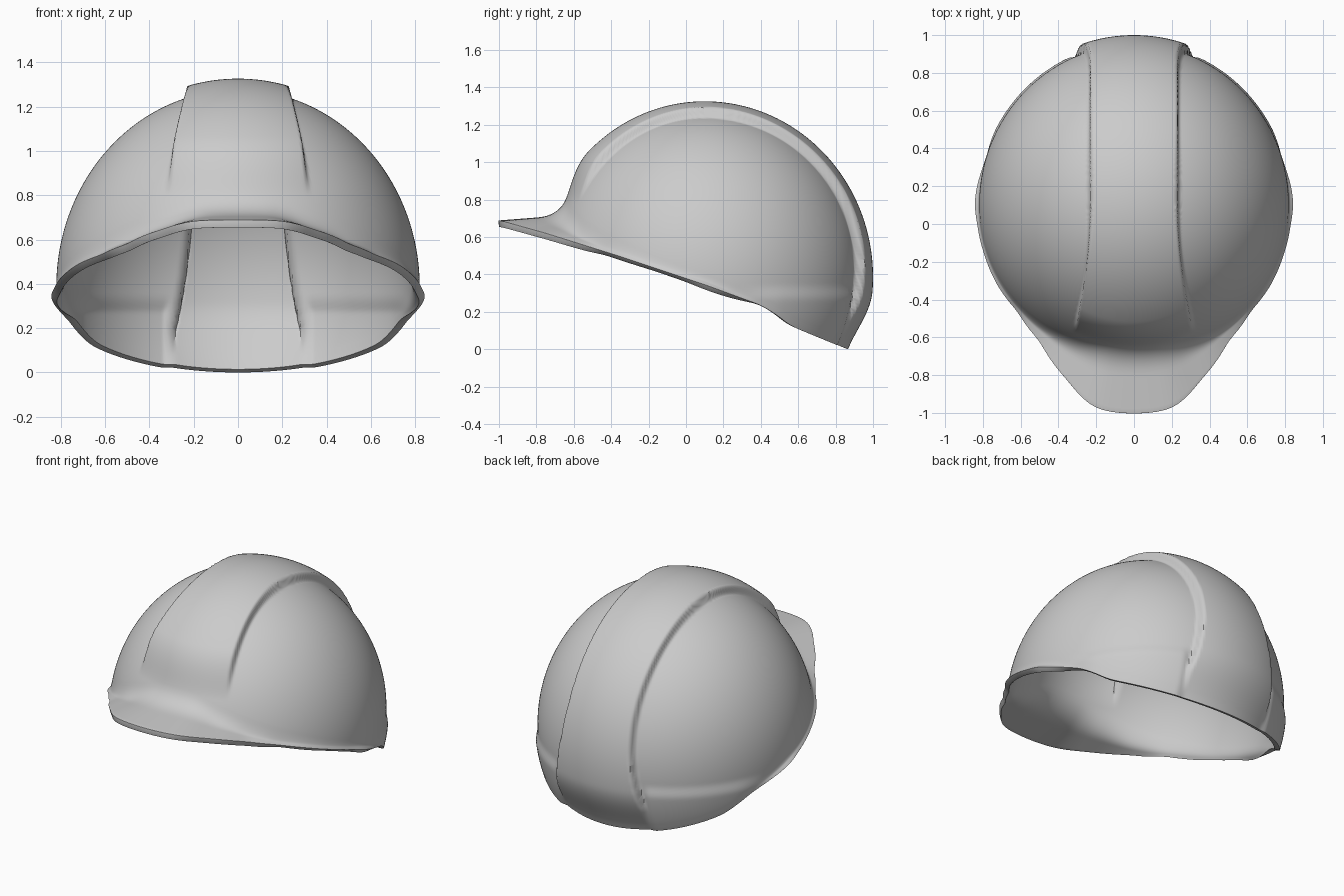
import bpy, bmesh, math
from mathutils import Vector

if "Cube" in bpy.data.objects:
    bpy.data.objects.remove(bpy.data.objects["Cube"])

N = 384                      # columns around the helmet
DOME, FILLET, BRIM = 92, 8, 8   # rows down each part of the shell
CY, CZ, RX, RZ = 0.1, 0.4, 0.82, 0.89   # dome centre and radii


def smooth(a, b, v):
    t = max(0.0, min(1.0, (v - a) / (b - a)))
    return t * t * (3 - 2 * t)


def interp(table, v):
    if v <= table[0][0]:
        return table[0][1]
    for (a, p), (b, q) in zip(table, table[1:]):
        if v <= b:
            return p + (q - p) * (v - a) / (b - a)
    return table[-1][1]


def soft(table, v, w):
    return sum(interp(table, v + w * k / 4) for k in range(-4, 5)) / 9


# Rim height along y, and the brim outline seen from above
RIM_Z = [(-1, .705), (-.75, .635), (-.35, .51), (.1, .36), (.4, .25),
         (.48, .20), (.55, .145), (.62, .115), (.9, 0)]
OUTLINE = [(0, -1.003), (.1, -.998), (.2, -.975), (.27, -.925), (.35, -.83),
           (.5, -.62), (.62, -.46), (.72, -.33), (.79, -.17), (.83, 0),
           (.845, .12), (.81, .35)]
polar = [(math.atan2(x, CY - y), math.hypot(x, CY - y)) for x, y in OUTLINE]
polar = [(-a, r) for a, r in reversed(polar[1:])] + polar


def dome_radius(a):
    c, s = math.cos(a), math.sin(a)
    ry = 0.84 if c > 0 else 0.85
    return 1 / math.sqrt((s / RX) ** 2 + (c / ry) ** 2)


def column(a):
    """Radius and height pairs from crown to rim at angle a from the front."""
    a = abs(a)
    r0 = dome_radius(a)

    def at(z):
        return r0 * math.sqrt(max(0, 1 - ((z - CZ) / RZ) ** 2))
    back = smooth(1.5, 2.0, a)
    r = soft(polar, a, 0.04) * (1 - back) + r0 * 0.95 * back
    for _ in range(4):
        zr = soft(RIM_Z, CY - r * math.cos(a), 0.03)
        r = soft(polar, a, 0.04) * (1 - back) + at(zr) * back
    front = 1 - smooth(0.4, 1.5, a)
    zj = zr + 0.06 + 0.055 * front
    z1 = zr + 0.025
    end = math.acos((zj - CZ) / RZ)
    pts = [(r0 * math.sin(end * i / DOME), CZ + RZ * math.cos(end * i / DOME))
           for i in range(1, DOME + 1)]
    p0, p1, p3 = Vector((at(zj), zj)), Vector((at(z1), z1)), Vector((r, zr))
    p2 = p1.lerp(p3, 0.35)
    for i in range(1, FILLET + 1):
        t = i / FILLET
        pts.append(tuple(p0.lerp(p1, t).lerp(p1.lerp(p2, t), t)))
    pts += [tuple(p2.lerp(p3, i / BRIM)) for i in range(1, BRIM + 1)]
    return pts


def relief(p, a):
    """Raise the crown band and the rear side gutters."""
    x, y, z = p
    if y < CY:
        half = 0.222 + 0.08 * ((CY - y) / 0.63) ** 2
        fade = smooth(0.80, 1.04, z)
    else:
        half = 0.222 + 0.08 * max(0, min(1, (0.9 - z) / 0.7)) ** 2
        fade = smooth(0.03, 0.33, z)
    h = 0.05 * fade * (1 - smooth(half - 0.008, half + 0.018, abs(x)))
    gutter = smooth(1.75, 2.1, abs(a)) * smooth(0.29, 0.35, abs(x))
    h += 0.016 * gutter * (1 - smooth(0.28, 0.36, z))
    d = p - Vector((0, CY, CZ))
    return p + d.normalized() * h


# Shell surface
bm = bmesh.new()
crown = bm.verts.new((0, CY, CZ + RZ + 0.05))
cols = []
for k in range(N):
    a = -math.pi + 2 * math.pi * k / N
    cols.append([bm.verts.new(relief(Vector((r * math.sin(a), CY - r * math.cos(a), z)), a))
                 for r, z in column(a)])
for k in range(N):
    c, d = cols[k], cols[(k + 1) % N]
    bm.faces.new((crown, c[0], d[0]))
    for i in range(len(c) - 1):
        bm.faces.new((c[i], c[i + 1], d[i + 1], d[i]))
bm.normal_update()
if sum(f.normal.z for f in crown.link_faces) < 0:
    bmesh.ops.reverse_faces(bm, faces=bm.faces[:])
low = min(v.co.z for v in bm.verts)
for v in bm.verts:
    v.co.z -= low
mesh = bpy.data.meshes.new("helmet_shell")
bm.to_mesh(mesh)
bm.free()
shell = bpy.data.objects.new("helmet_shell", mesh)
bpy.context.collection.objects.link(shell)
for f in mesh.polygons:
    f.use_smooth = True

# Wall thickness and rounded rim
wall = shell.modifiers.new("wall", 'SOLIDIFY')
wall.thickness = 0.035
wall.offset = -1
edge = shell.modifiers.new("rounded_rim", 'BEVEL')
edge.width = 0.012
edge.segments = 3
edge.limit_method = 'ANGLE'
edge.angle_limit = math.radians(60)
